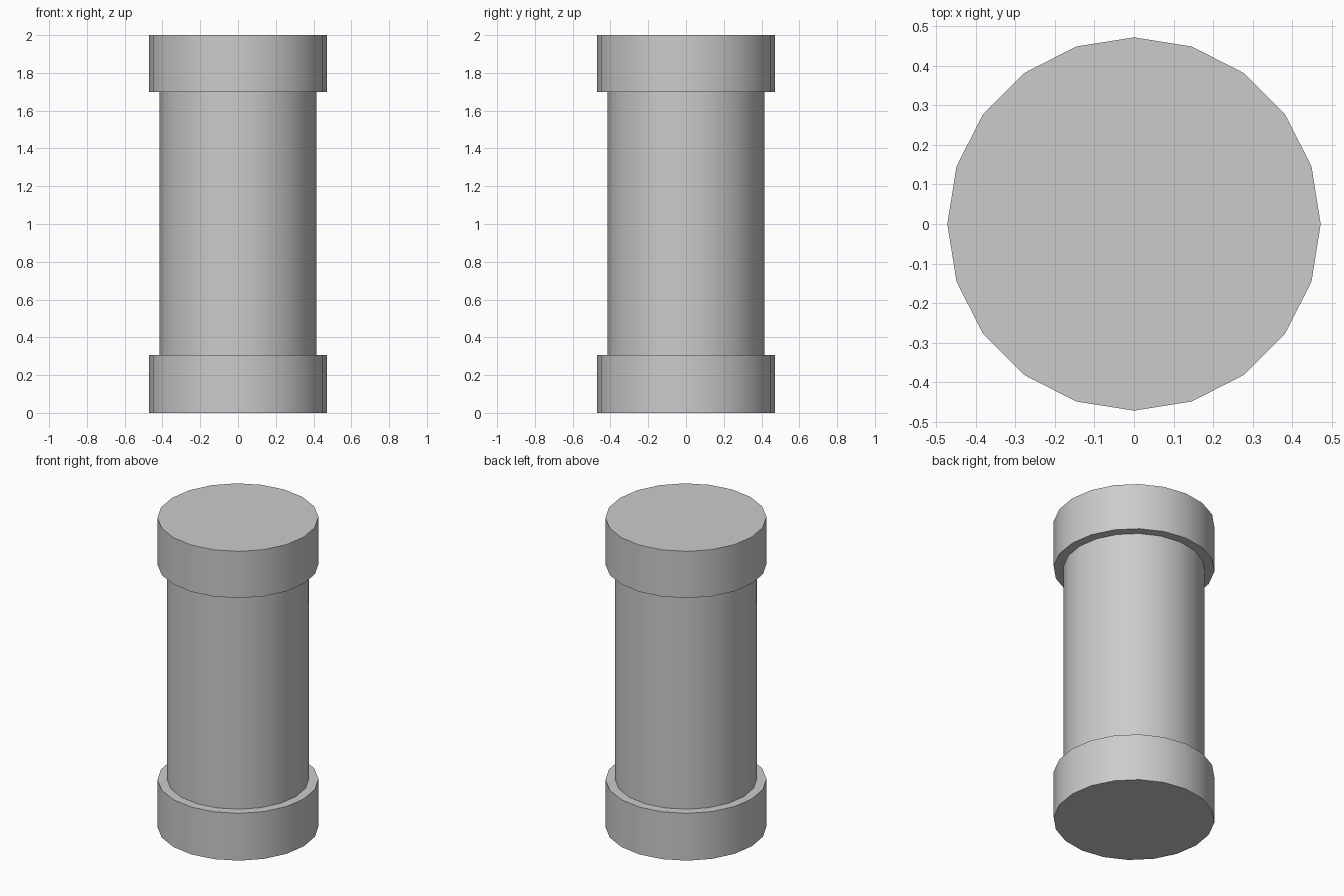
import bpy, bmesh, math

if "Cube" in bpy.data.objects:
    bpy.data.objects.remove(bpy.data.objects["Cube"])

SIDES = 20
# Half outline of the column: (radius, height)
profile = [(0.472, 0), (0.472, 0.306), (0.415, 0.306),
           (0.415, 1.698), (0.472, 1.698), (0.472, 2)]

bm = bmesh.new()
# One ring of vertices per outline point
rings = []
for r, z in profile:
    angles = [2 * math.pi * i / SIDES for i in range(SIDES)]
    rings.append([bm.verts.new((r * math.cos(a), r * math.sin(a), z)) for a in angles])

# Walls and ledges
for low, high in zip(rings, rings[1:]):
    for i in range(SIDES):
        j = (i + 1) % SIDES
        bm.faces.new((low[i], low[j], high[j], high[i]))

# End caps
bm.faces.new(rings[0][::-1])
bm.faces.new(rings[-1])

mesh = bpy.data.meshes.new("column")
bm.to_mesh(mesh)
bm.free()
column = bpy.data.objects.new("column", mesh)
bpy.context.collection.objects.link(column)

# Smooth round walls, sharp rims
bpy.context.view_layer.objects.active = column
column.select_set(True)
bpy.ops.object.shade_smooth_by_angle(angle=math.radians(30))
